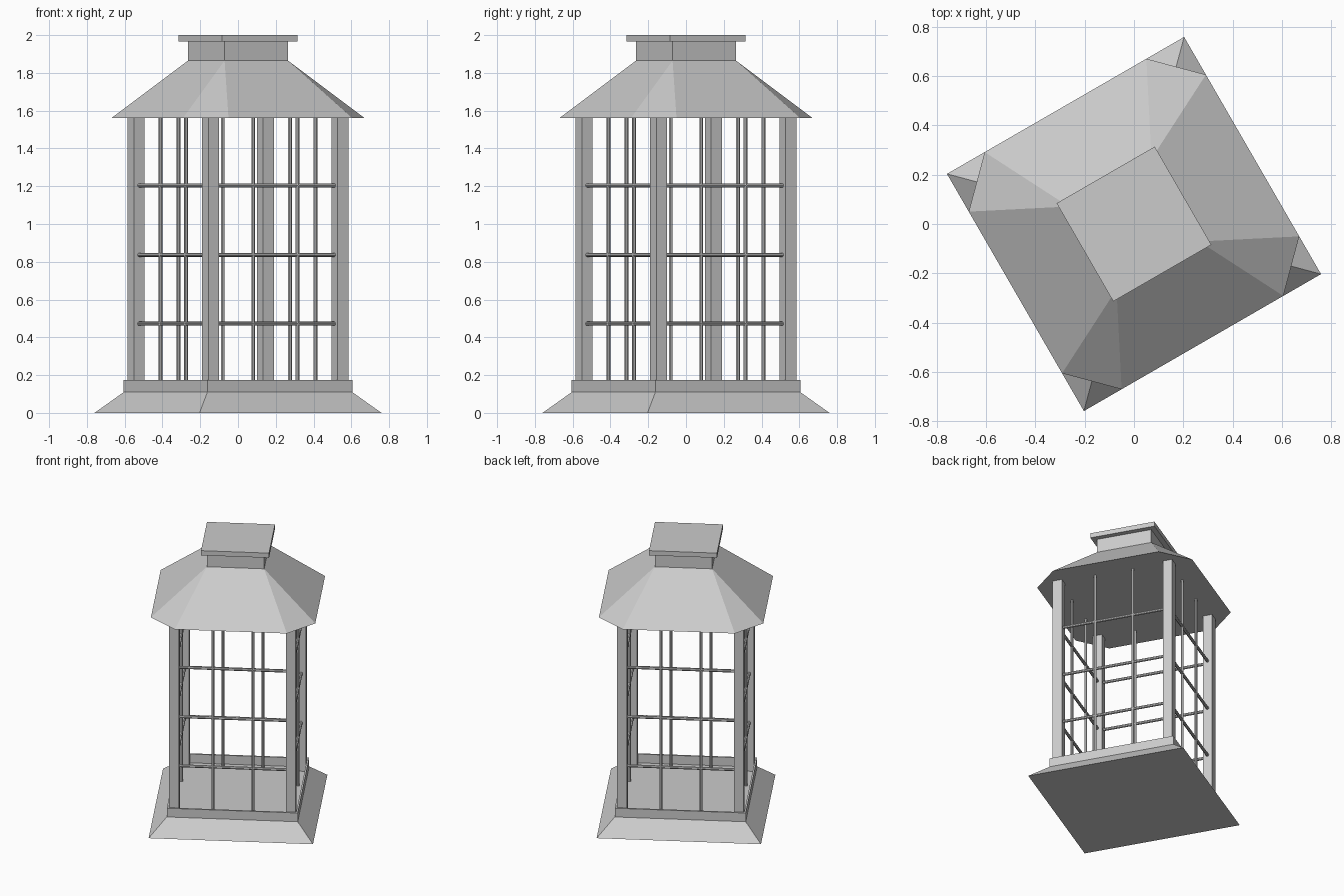
import bpy, bmesh, math
from mathutils import Matrix, Vector

if "Cube" in bpy.data.objects:
    bpy.data.objects.remove(bpy.data.objects["Cube"])

TURN = Matrix.Rotation(math.radians(30), 4, 'Z')  # whole lantern is turned 30 degrees


def finish(name, bm):
    bmesh.ops.recalc_face_normals(bm, faces=bm.faces)
    bm.transform(TURN)
    me = bpy.data.meshes.new(name)
    bm.to_mesh(me)
    bm.free()
    ob = bpy.data.objects.new(name, me)
    bpy.context.collection.objects.link(ob)
    return ob


def square(bm, h, z):
    return [bm.verts.new((x * h, y * h, z)) for x, y in ((-1, -1), (1, -1), (1, 1), (-1, 1))]


def bridge(bm, a, b):
    for i in range(4):
        j = (i + 1) % 4
        bm.faces.new((a[i], a[j], b[j], b[i]))


def square_stack(name, profile):
    """Closed solid from (half width, z) square rings."""
    bm = bmesh.new()
    rings = [square(bm, h, z) for h, z in profile]
    for a, b in zip(rings, rings[1:]):
        bridge(bm, a, b)
    bm.faces.new(rings[0])
    bm.faces.new(rings[-1])
    return finish(name, bm)


def post(name, x, y, half, z0, z1):
    bm = bmesh.new()
    bmesh.ops.create_cube(bm, size=1, matrix=Matrix.LocRotScale(
        Vector((x, y, (z0 + z1) / 2)), None, Vector((2 * half, 2 * half, z1 - z0))))
    finish(name, bm)


def rod(name, p, q, r=0.0105):
    p, q = Vector(p), Vector(q)
    d = q - p
    bm = bmesh.new()
    rot = d.to_track_quat('Z', 'Y').to_matrix().to_4x4()
    bmesh.ops.create_cone(bm, cap_ends=True, segments=8, radius1=r, radius2=r, depth=d.length,
                          matrix=Matrix.Translation((p + q) / 2) @ rot)
    finish(name, bm)


# flared base with a thin raised rim around the sunken floor
square_stack("base", [(0.556, 0), (0.443, 0.11), (0.443, 0.175), (0.431, 0.175), (0.431, 0.11)])

# corner posts
D = 0.395
for i, (sx, sy) in enumerate(((-1, -1), (1, -1), (1, 1), (-1, 1))):
    post(f"corner_post_{i + 1}", sx * D, sy * D, 0.033, 0.11, 1.562)

# window bars on all four sides
for side in range(4):
    R = Matrix.Rotation(side * math.pi / 2, 3, 'Z')
    for k, t in enumerate((-0.135, 0.135)):
        rod(f"upright_bar_{side + 1}_{k + 1}", R @ Vector((t, -D, 0.11)), R @ Vector((t, -D, 1.562)))
    for k, z in enumerate((0.472, 0.837, 1.204)):
        rod(f"cross_bar_{side + 1}_{k + 1}", R @ Vector((-0.363, -D, z)), R @ Vector((0.363, -D, z)))

# roof: clipped-corner eaves rising to a square top
bm = bmesh.new()
top = square(bm, 0.194, 1.865)
eaves = []
for x, y in ((-1, -1), (1, -1), (1, 1), (-1, 1)):
    pts = [(x * 0.556, y * 0.379), (x * 0.379, y * 0.556)]
    if x * y < 0:
        pts.reverse()
    eaves.append([bm.verts.new((*p, 1.56)) for p in pts])
for i in range(4):
    j = (i + 1) % 4
    bm.faces.new((eaves[i][0], eaves[i][1], top[i]))
    bm.faces.new((eaves[i][1], eaves[j][0], top[j], top[i]))
bm.faces.new([v for pair in eaves for v in pair])
bm.faces.new(top)
finish("roof", bm)

# neck and cap
square_stack("neck", [(0.194, 1.865), (0.194, 1.966)])
square_stack("cap", [(0.23, 1.965), (0.23, 2.0)])
